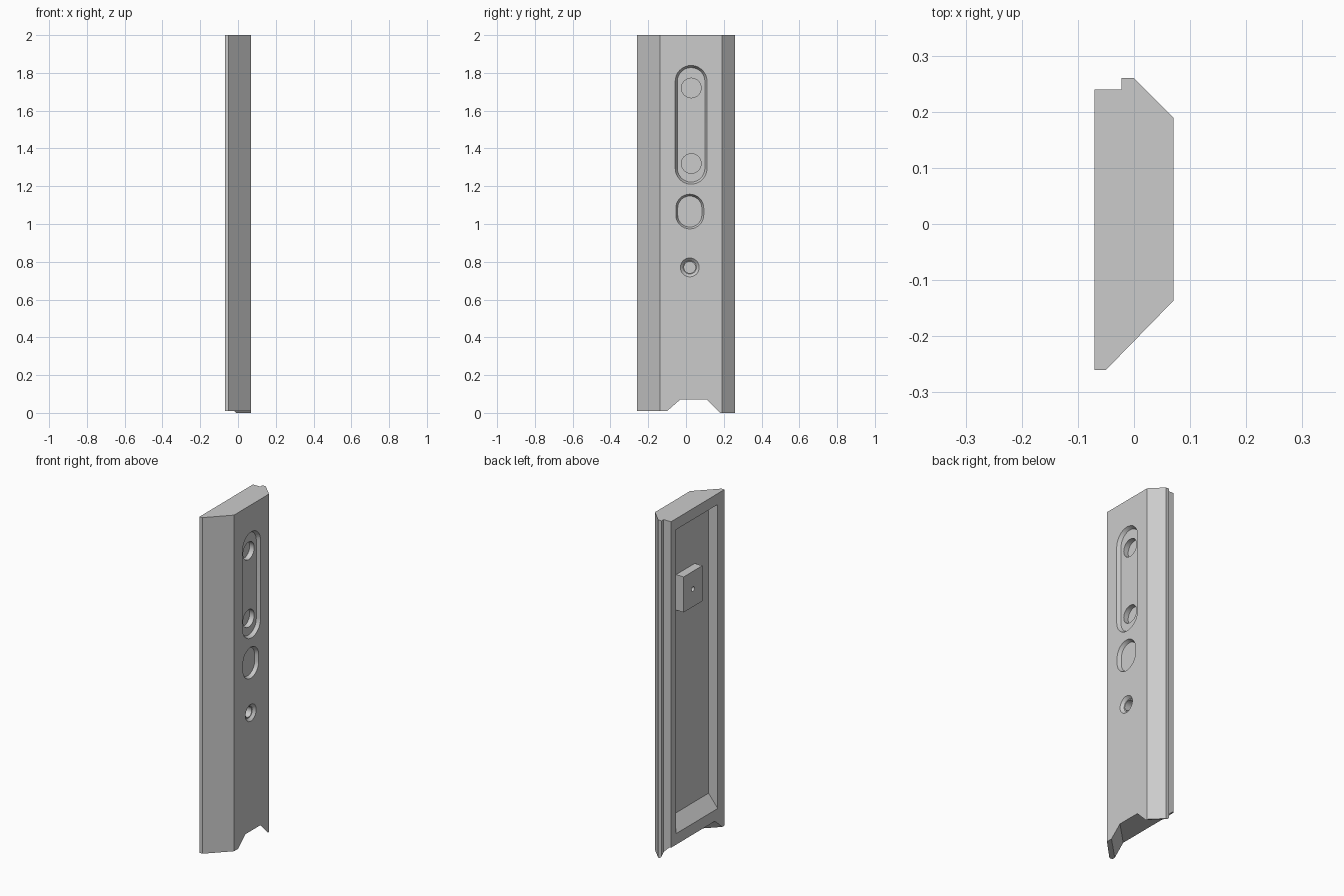
import bpy, bmesh, math
from mathutils import Vector

cube = bpy.data.objects.get("Cube")
if cube:
    bpy.data.objects.remove(cube, do_unlink=True)

grey = bpy.data.materials.new("plain grey")
grey.use_nodes = True
colour = (0.6, 0.6, 0.6, 1)
grey.diffuse_color = colour
grey.node_tree.nodes["Principled BSDF"].inputs["Base Color"].default_value = colour


def loft(name, rings):
    """Closed solid through rings that share one point count."""
    bm = bmesh.new()
    loops = [[bm.verts.new(p) for p in ring] for ring in rings]
    for a, b in zip(loops, loops[1:]):
        for i in range(len(a)):
            j = (i + 1) % len(a)
            bm.faces.new((a[i], a[j], b[j], b[i]))
    bm.faces.new(loops[0])
    bm.faces.new(loops[-1])
    bmesh.ops.recalc_face_normals(bm, faces=bm.faces)
    mesh = bpy.data.meshes.new(name)
    bm.to_mesh(mesh)
    bm.free()
    mesh.materials.append(grey)
    obj = bpy.data.objects.new(name, mesh)
    bpy.context.collection.objects.link(obj)
    return obj


def rect(x, y0, y1, z0, z1):
    return [(x, y0, z0), (x, y1, z0), (x, y1, z1), (x, y0, z1)]


def stadium(x, y, z, r, half=0, n=16):
    """Outline of two half circles, facing along x."""
    pts = []
    for side in (1, -1):
        for i in range(n + 1 if half else n):
            a = math.pi * i / n + (0 if side > 0 else math.pi)
            pts.append((x, y + r * math.cos(a), z + side * half + r * math.sin(a)))
    return pts


def cut(target, cutter):
    cutter.hide_render = True
    mod = target.modifiers.new(cutter.name, "BOOLEAN")
    mod.operation = "DIFFERENCE"
    mod.solver = "EXACT"
    mod.object = cutter
    bpy.context.view_layer.objects.active = target
    bpy.ops.object.modifier_apply(modifier=mod.name)
    bpy.data.objects.remove(cutter, do_unlink=True)


# Main panel: chamfered profile with a rebate along the rear edge
profile = [(-.07, -.26), (-.05, -.26), (.07, -.137), (.07, .19), (0, .26),
           (-.022, .26), (-.022, .24), (-.07, .24)]
panel = loft("panel", [[(x, y, z) for x, y in profile] for z in (0, 2)])


# Bottom notch, leaving a sloped tongue behind each chamfer
def notch_ring(z):
    front = -.17 + (z - .01) * 1.15
    rear = .25 - z
    return [(-.1, front - .1, z), (.08, front + .08, z), (.08, rear - .08, z), (-.1, rear + .1, z)]


cut(panel, loft("notch_cutter", [notch_ring(-.03), notch_ring(.07)]))
cut(panel, loft("front_trim_cutter", [rect(x, -.4, 0, -.1, .01) for x in (-.2, .2)]))

# Inner pocket with a sloped lower wall
cut(panel, loft("pocket_cutter", [rect(-.08, -.197, .195, .123, 1.935),
                                  rect(-.01, -.197, .195, .21, 1.935)]))

# Outer face: long slot, oval recess and countersunk hole
face = .07
cut(panel, loft("slot_cutter", [stadium(face + .01, .027, 1.525, .09, .23),
                                stadium(face - .02, .027, 1.525, .073, .23)]))
for z in (1.32, 1.72):
    cut(panel, loft("slot_hole_cutter", [stadium(x, .028, z, .052) for x in (face, .02)]))
cut(panel, loft("oval_cutter", [stadium(face + .01, .02, 1.066, .079, .018),
                                stadium(face - .02, .02, 1.066, .064, .018)]))
cut(panel, loft("countersink_cutter", [stadium(face + .01, .02, .77, .06),
                                       stadium(face - .015, .02, .77, .035)]))
cut(panel, loft("small_hole_cutter", [stadium(x, .02, .77, .03) for x in (face, .015)]))

# Mounting block inside the pocket with a small screw hole
block = loft("mounting_block", [rect(x, -.067, .107, 1.41, 1.62) for x in (-.06, -.005)])
cut(block, loft("screw_hole_cutter", [stadium(x, .02, 1.515, .014) for x in (-.08, -.02)]))

for obj in (panel, block):
    bpy.ops.object.select_all(action="DESELECT")
    obj.select_set(True)
    bpy.context.view_layer.objects.active = obj
    bpy.ops.object.shade_smooth_by_angle(angle=math.radians(25))
